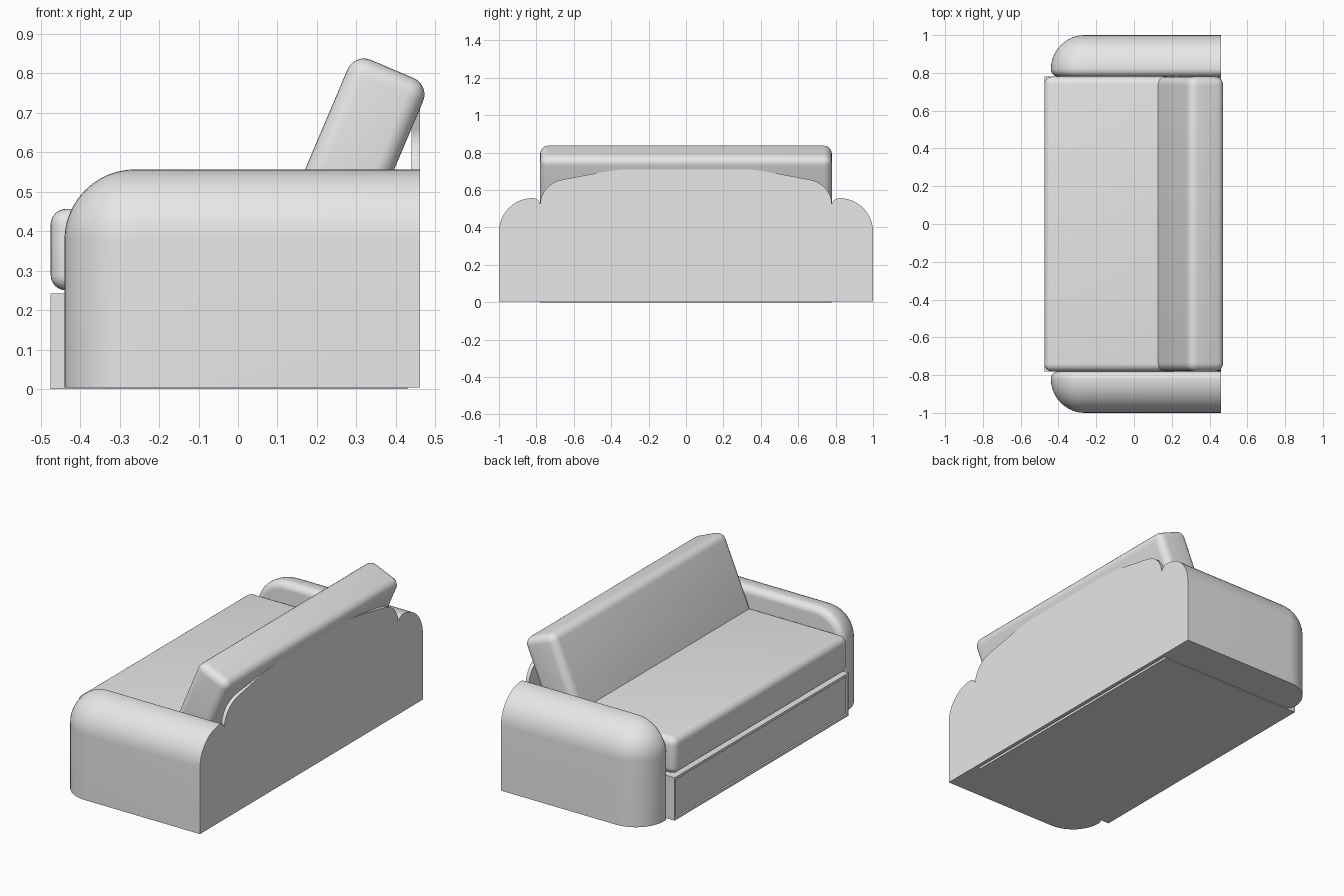
import bpy, bmesh
from math import sin, cos, pi, radians

old = bpy.data.objects.get("Cube")
if old:
    bpy.data.objects.remove(old, do_unlink=True)

# One fabric colour for the whole sofa
fabric = bpy.data.materials.new("grey fabric")
fabric.use_nodes = True
grey = (0.8, 0.8, 0.8, 1)
fabric.diffuse_color = grey
fabric.node_tree.nodes["Principled BSDF"].inputs["Base Color"].default_value = grey


def finish(name, bm, smooth=True):
    bmesh.ops.remove_doubles(bm, verts=bm.verts, dist=1e-5)
    bmesh.ops.recalc_face_normals(bm, faces=bm.faces)
    mesh = bpy.data.meshes.new(name)
    bm.to_mesh(mesh)
    bm.free()
    mesh.materials.append(fabric)
    obj = bpy.data.objects.new(name, mesh)
    bpy.context.collection.objects.link(obj)
    if smooth:
        bpy.ops.object.select_all(action='DESELECT')
        obj.select_set(True)
        bpy.context.view_layer.objects.active = obj
        bpy.ops.object.shade_smooth_by_angle(angle=radians(35))
    return obj


def box(size, bevel=0):
    bm = bmesh.new()
    bmesh.ops.create_cube(bm, size=1)
    bmesh.ops.scale(bm, vec=size, verts=bm.verts)
    if bevel:
        bmesh.ops.bevel(bm, geom=bm.edges[:], offset=bevel, segments=6,
                        profile=0.5, affect='EDGES')
    return bm


def arm(name, side):
    """Sweep a rounded cross-section around the front and top of the arm."""
    front, back, bottom, top = -0.44, 0.461, 0.004, 0.557
    big, small, n = 0.18, 0.04, 12
    section = []
    for i in range(n + 1):
        a = pi / 2 * i / n
        section.append((0.78 + small * (1 - cos(a)), small * (1 - sin(a))))
    for i in range(1, n + 1):
        a = pi / 2 * i / n
        section.append((0.82 + big * sin(a), big * (1 - cos(a))))
    bm = bmesh.new()
    loops = []
    for y, inset in section:
        path = [(back, bottom), (front + inset, bottom)]
        for i in range(n + 1):
            a = pi / 2 * i / n
            r = big - inset
            path.append((front + big - r * cos(a), top - big + r * sin(a)))
        path.append((back, top - inset))
        loops.append([bm.verts.new((x, side * y, z)) for x, z in path])
    count = len(loops[0])
    for a, b in zip(loops, loops[1:]):
        for i in range(count - 1):
            bm.faces.new((a[i], a[i + 1], b[i + 1], b[i]))
    # Flat inner, outer, back and bottom faces
    bm.faces.new(loops[0])
    bm.faces.new(loops[-1])
    bm.faces.new([loop[-1] for loop in loops] + [loop[0] for loop in reversed(loops)])
    bm.faces.new([loop[0] for loop in loops] + [loop[1] for loop in reversed(loops)])
    finish(name, bm)


arm("left_arm", 1)
arm("right_arm", -1)

# Base with a framed front panel
bm = box((0.905, 1.56, 0.243))
bmesh.ops.translate(bm, vec=(-0.0225, 0, 0.1215), verts=bm.verts)
front_face = min(bm.faces, key=lambda f: f.calc_center_median().x)
bmesh.ops.inset_individual(bm, faces=[front_face], thickness=0.02, depth=0)
bmesh.ops.inset_individual(bm, faces=[front_face], thickness=0.002, depth=-0.008)
finish("base", bm, False)

# Seat cushion
seat = finish("seat_cushion", box((0.905, 1.56, 0.207), 0.04))
seat.location = (-0.0225, 0, 0.3535)

# Leaning back cushion, sunk into the seat
lean, thick, length = radians(23), 0.208, 0.5
cushion = finish("back_cushion", box((thick, 1.56, length), 0.045))
cushion.rotation_euler = (0, lean, 0)
down = length / 2 - 0.045
across = thick / 2 - 0.045
cushion.location = (0.319 + across * cos(lean) - down * sin(lean), 0,
                    0.793 - across * sin(lean) - down * cos(lean))

# Arched back panel
half = [(0.78, 0.004), (0.78, 0.52)]
for i in range(1, 9):
    a = radians(80) * i / 8
    half.append((0.78 - 0.145 * (1 - cos(a)), 0.52 + 0.138 * sin(a)))
half += [(0.48, 0.69), (0.4, 0.703), (0.32, 0.713), (0.24, 0.716)]
outline = half + [(-y, z) for y, z in reversed(half)]
bm = bmesh.new()
panel = bm.faces.new([bm.verts.new((0.44, y, z)) for y, z in outline])
ext = bmesh.ops.extrude_face_region(bm, geom=[panel])
moved = [v for v in ext["geom"] if isinstance(v, bmesh.types.BMVert)]
bmesh.ops.translate(bm, vec=(0.021, 0, 0), verts=moved)
finish("back_panel", bm)
